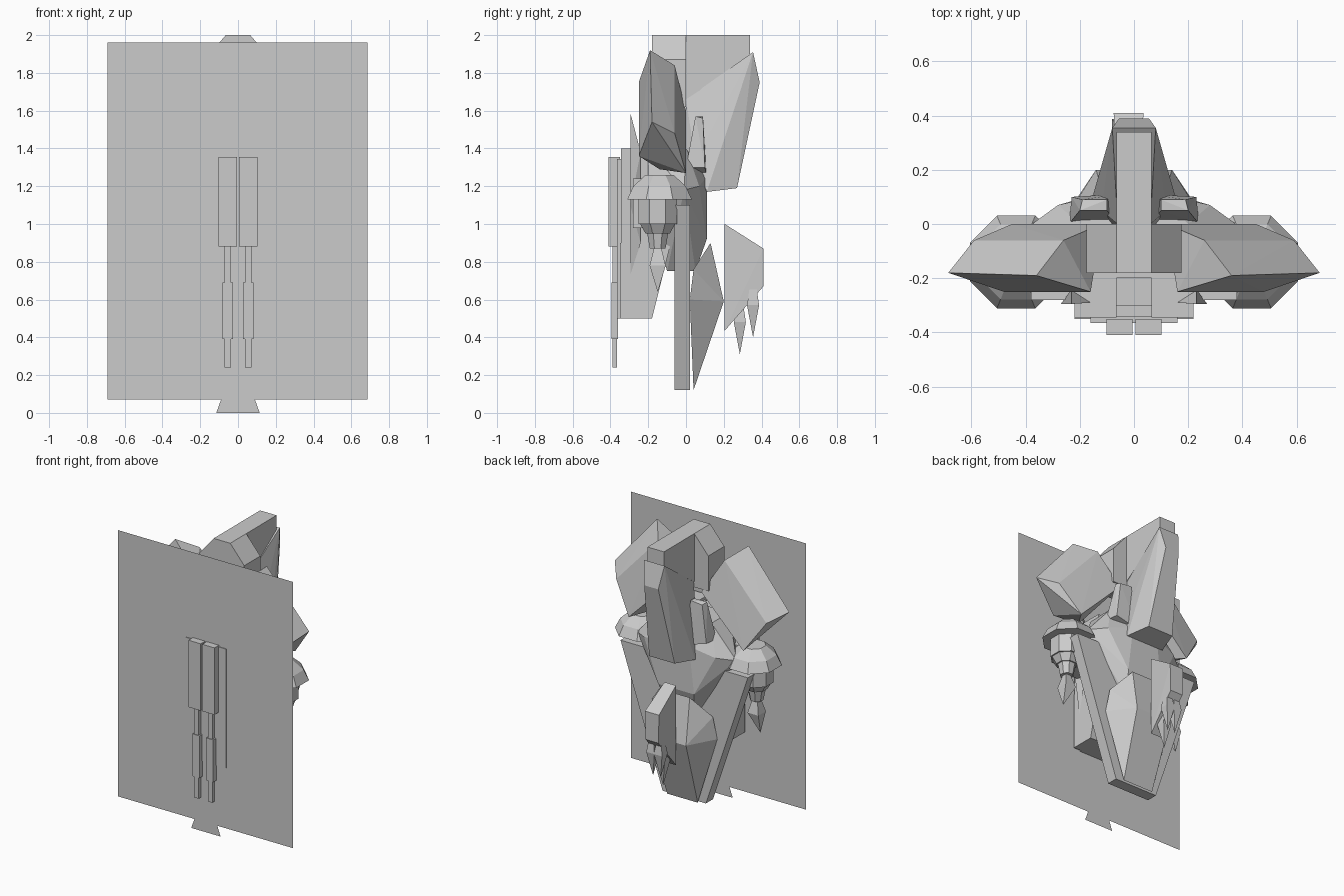
import bpy
import bmesh
import math

cube = bpy.data.objects.get("Cube")
if cube:
    bpy.data.objects.remove(cube, do_unlink=True)

grey = bpy.data.materials.new("plain_grey")
grey.use_nodes = True
grey.diffuse_color = (0.6, 0.6, 0.6, 1)
grey.node_tree.nodes["Principled BSDF"].inputs["Base Color"].default_value = grey.diffuse_color


def finish(name, bm):
    mesh = bpy.data.meshes.new(name)
    bm.to_mesh(mesh)
    bm.free()
    mesh.materials.append(grey)
    part = bpy.data.objects.new(name, mesh)
    bpy.context.collection.objects.link(part)
    return part


def hull(name, points):
    """Flat-faced convex solid around the points."""
    bm = bmesh.new()
    verts = [bm.verts.new(p) for p in points]
    result = bmesh.ops.convex_hull(bm, input=verts)
    spare = {v for v in result["geom_interior"] if isinstance(v, bmesh.types.BMVert)}
    bmesh.ops.delete(bm, geom=list(spare), context="VERTS")
    bmesh.ops.dissolve_limit(bm, angle_limit=math.radians(1), verts=bm.verts, edges=bm.edges)
    bmesh.ops.recalc_face_normals(bm, faces=bm.faces)
    return finish(name, bm)


def centred(name, points):
    """Solid symmetric in x, from (half width, y, z) points."""
    return hull(name, [(side * w, y, z) for w, y, z in points for side in (-1, 1)])


def paired(name, points):
    """One solid on the left and its mirror on the right."""
    for word, side in (("left", 1), ("right", -1)):
        hull(word + "_" + name, [(side * x, y, z) for x, y, z in points])


def block(xs, ys, zs):
    return [(x, y, z) for x in xs for y in ys for z in zs]


def ring(centre, radius, z, sides=8):
    turn = math.tau / sides
    return [(centre[0] + radius * math.cos(turn * (i + 0.5)),
             centre[1] + radius * math.sin(turn * (i + 0.5)), z) for i in range(sides)]


def sheet(name, outline, y):
    bm = bmesh.new()
    bm.faces.new([bm.verts.new((x, y, z)) for x, z in outline])
    finish(name, bm)


# Thin backing panel with its lower tab
sheet("backing_panel", [(-0.69, 0.07), (0.685, 0.07), (0.685, 1.96), (-0.69, 1.96)], -0.36)
sheet("panel_tab", [(-0.115, 0), (0.115, 0), (0.09, 0.07), (-0.09, 0.07)], -0.36)

# Twin guns on a shallow mount
centred("gun_mount", block([0.16], [-0.365, -0.34], [0.5, 1.345]))
gun_x = 0.054
for label, half, front, back, low, high in (
        ("gun_body", 0.048, -0.41, -0.35, 0.88, 1.355),
        ("gun_neck", 0.018, -0.39, -0.365, 0.69, 0.88),
        ("gun_sleeve", 0.028, -0.395, -0.36, 0.39, 0.69),
        ("gun_muzzle", 0.018, -0.39, -0.365, 0.24, 0.39)):
    paired(label, block([gun_x - half, gun_x + half], [front, back], [low, high]))

# Head block with sloping roof, and the spine reaching back
centred("head_block", [(w, y, z) for y in (-0.18, 0)
                       for w, z in ((0.065, 2), (0.175, 1.87), (0.175, 1.62))])
centred("spine", [(0.065, y, z) for y, z in ((0, 2), (0.34, 2), (0.34, 1.88), (0, 1.66))])

# Long tail blade, running forward under the spine
centred("tail_blade", [(0.08, 0.355, 1.91), (0.055, 0.39, 1.75), (0.1, 0.27, 1.19),
                       (0.15, 0.11, 1.17), (0.12, 0.05, 1.34), (0.06, 0, 1.66),
                       (0.08, 0, 1.4)])

# Broad wings turned outwards, with a bevelled rim
paired("wing", [(0.36, -0.19, 1.92), (0.685, -0.18, 1.54), (0.26, -0.06, 1.84),
                (0.59, -0.06, 1.48), (0.45, 0, 1.27), (0.12, 0, 1.6),
                (0.16, -0.25, 1.75), (0.48, -0.25, 1.36), (0.36, -0.14, 1.29)])

# Torso: chest, back and upright shoulder plates
centred("back_torso", [(0.2, 0, 1.4), (0.39, -0.01, 1.18), (0.28, 0.07, 1.2),
                       (0.3, 0, 1.05), (0.1, 0.11, 1.25), (0.14, 0.11, 0.92),
                       (0.1, 0.05, 0.75), (0.15, -0.1, 0.75), (0.2, -0.2, 1.4),
                       (0.3, -0.2, 1.1)])
paired("shoulder_plate", [(0.1, 0.05, 1.57), (0.2, 0.05, 1.57), (0.1, 0.09, 1.57),
                          (0.19, 0.09, 1.56), (0.24, 0, 1.3), (0.06, 0, 1.27),
                          (0.23, 0.1, 1.3), (0.06, 0.11, 1.25)])
paired("chest_front", block([0.065, 0.22], [-0.345, -0.1], [0.88, 1.4]))
centred("chest_core", block([0.07], [-0.3, -0.1], [0.88, 1.38]))
centred("chest_sides", block([0.38], [-0.28, -0.1], [0.98, 1.24]))
centred("front_skirt", [(0.22, y, z) for y, z in
                        ((-0.35, 0.5), (-0.18, 0.5), (-0.15, 0.64), (-0.08, 0.9), (-0.35, 0.9))])
paired("chest_spike", [(0.22, -0.295, 0.73), (0.27, -0.295, 1.1), (0.23, -0.295, 1.59),
                       (0.16, -0.29, 1.4), (0.23, -0.24, 1.38), (0.23, -0.24, 0.9)])

# Shoulder pods: dome, stepped arm and a single claw
pod = (0.435, -0.14)
arm = (0.45, -0.15)
paired("shoulder_dome", ring(pod, 0.185, 1.13) + ring(pod, 0.15, 1.2) + ring(pod, 0.08, 1.26))
for label, wide, narrow, low, high in (("upper_arm", 0.11, 0.11, 1.0, 1.13),
                                       ("arm_collar", 0.07, 0.1, 0.95, 1.0),
                                       ("wrist", 0.045, 0.06, 0.87, 0.95)):
    paired(label, ring(arm, wide, low) + ring(arm, narrow, high))
paired("arm_claw", ring(arm, 0.025, 0.88, 4) + ring(arm, 0.06, 0.78, 4)
       + [(arm[0] + 0.03, arm[1], 0.64)])

# Tapered lower shield and its raised keel
centred("lower_shield", [(w, y, z) for y in (-0.06, 0.02)
                         for w, z in ((0.5, 1.1), (0.46, 1.1), (0.17, 0.12))])
centred("keel", [(0.12, 0.04, 0.12), (0.26, 0.02, 0.6), (0.24, 0.04, 0.76),
                 (0.12, 0.13, 0.9), (0.14, 0.2, 0.59)])

# Tail pod with hanging claws
hull("tail_pod", [(x + side * w, y, z) for x, side in ((-0.02, 1), (-0.02, -1))
                  for w, y, z in ((0.045, 0.205, 1), (0.055, 0.41, 0.87),
                                  (0.05, 0.41, 0.67), (0.045, 0.205, 0.435))])
for label, x, y, tip in (("middle", -0.02, 0.285, 0.31), ("left", 0.01, 0.355, 0.4),
                         ("right", -0.05, 0.355, 0.4)):
    hull(label + "_tail_claw", ring((x, y), 0.012, tip + 0.33, 4)
         + ring((x, y), 0.045, tip + 0.17, 4) + [(x, y, tip)])
